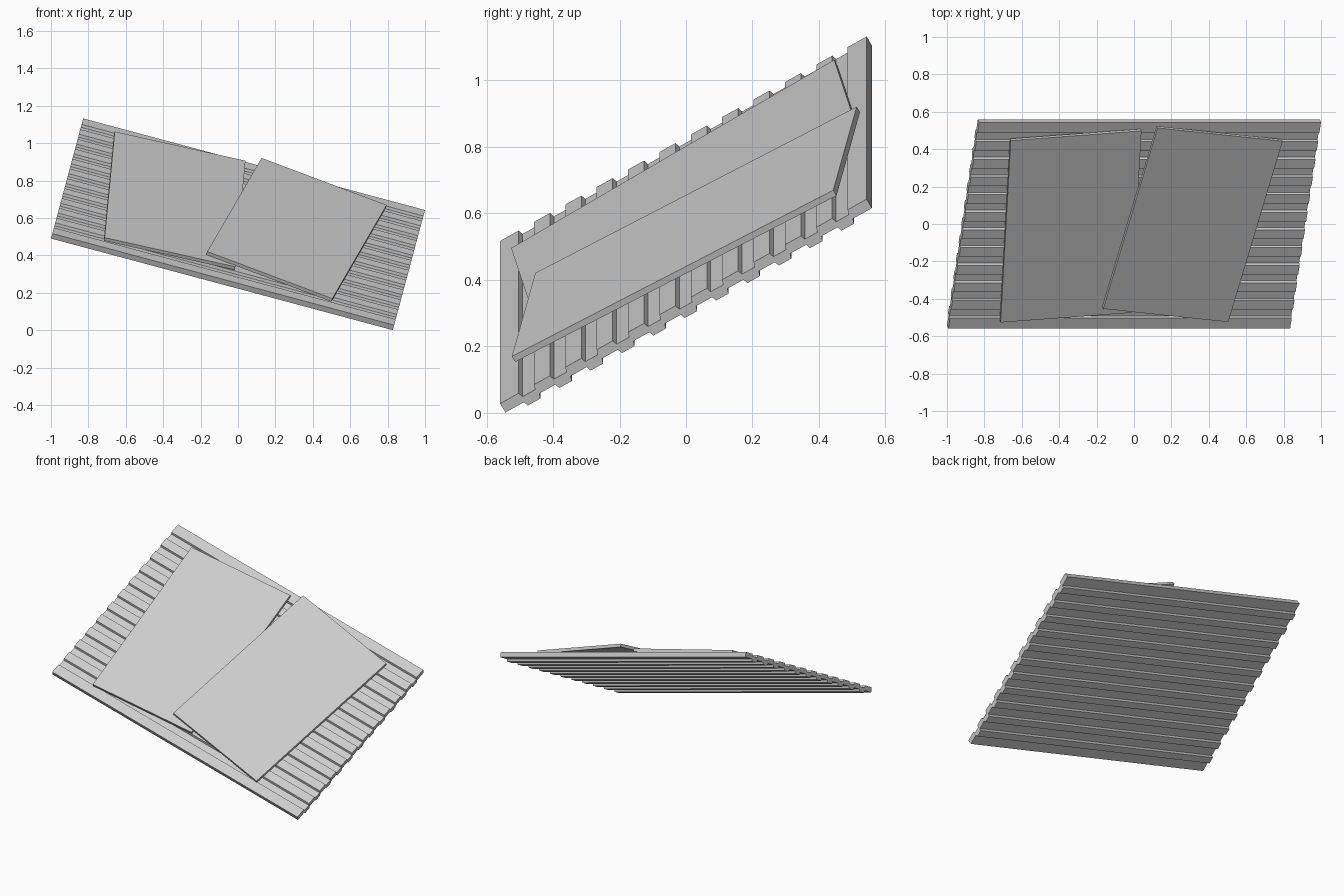
import bpy, bmesh
from math import radians
from mathutils import Matrix, Euler, Vector

if "Cube" in bpy.data.objects:
    bpy.data.objects.remove(bpy.data.objects["Cube"])

# Common tilt of the whole stack
TILT = Matrix.Translation((0, 0, 0.566)) @ Euler((radians(30), radians(15), 0)).to_matrix().to_4x4()


def add_object(name, bm, local=Matrix.Identity(4)):
    bmesh.ops.recalc_face_normals(bm, faces=bm.faces[:])
    mesh = bpy.data.meshes.new(name)
    bm.to_mesh(mesh)
    bm.free()
    obj = bpy.data.objects.new(name, mesh)
    bpy.context.collection.objects.link(obj)
    obj.matrix_world = TILT @ local
    return obj


# Corrugated sheet: stepped profile swept along its length
LENGTH, WIDTH, THICK = 1.892, 1.274, 0.032
PITCH, DEPTH, SLOPE, VALLEY = 0.109, 0.015, 0.005, 0.0435
top = [(0, 0)]
for i in range(11):
    s = 0.0645 + i * PITCH
    top += [(s, 0), (s + SLOPE, -DEPTH),
            (s + SLOPE + VALLEY, -DEPTH), (s + 2 * SLOPE + VALLEY, 0)]
top.append((WIDTH, 0))
top = [(y - WIDTH / 2, z + THICK / 2) for y, z in top]

bm = bmesh.new()
rings = []
for x in (-LENGTH / 2, LENGTH / 2):
    rings.append(([bm.verts.new((x, y, z)) for y, z in top],
                  [bm.verts.new((x, y, z - THICK)) for y, z in top]))
(t0, b0), (t1, b1) = rings
for i in range(len(top) - 1):
    for a, b in ((t0, t1), (b0, b1), (t0, b0), (t1, b1)):
        bm.faces.new((a[i], a[i + 1], b[i + 1], b[i]))
for i in (0, -1):
    bm.faces.new((t0[i], t1[i], b1[i], b0[i]))
add_object("corrugated_sheet", bm)


# Flat boards lying on the sheet, the second resting over the first
def board(name, top_centre, turn, lean):
    bm = bmesh.new()
    bmesh.ops.create_cube(bm, size=1)
    bmesh.ops.scale(bm, vec=(0.718, 1.127, 0.02), verts=bm.verts)
    bmesh.ops.translate(bm, vec=(0, 0, -0.01), verts=bm.verts)
    rot = Euler((0, radians(lean), radians(turn))).to_matrix().to_4x4()
    add_object(name, bm, Matrix.Translation(Vector(top_centre)) @ rot)


board("lower_board", (-0.36, 0.009, 0.044), 4.8, 0)
board("leaning_board", (0.31, 0.026, 0.0555), -7.7, 2)
